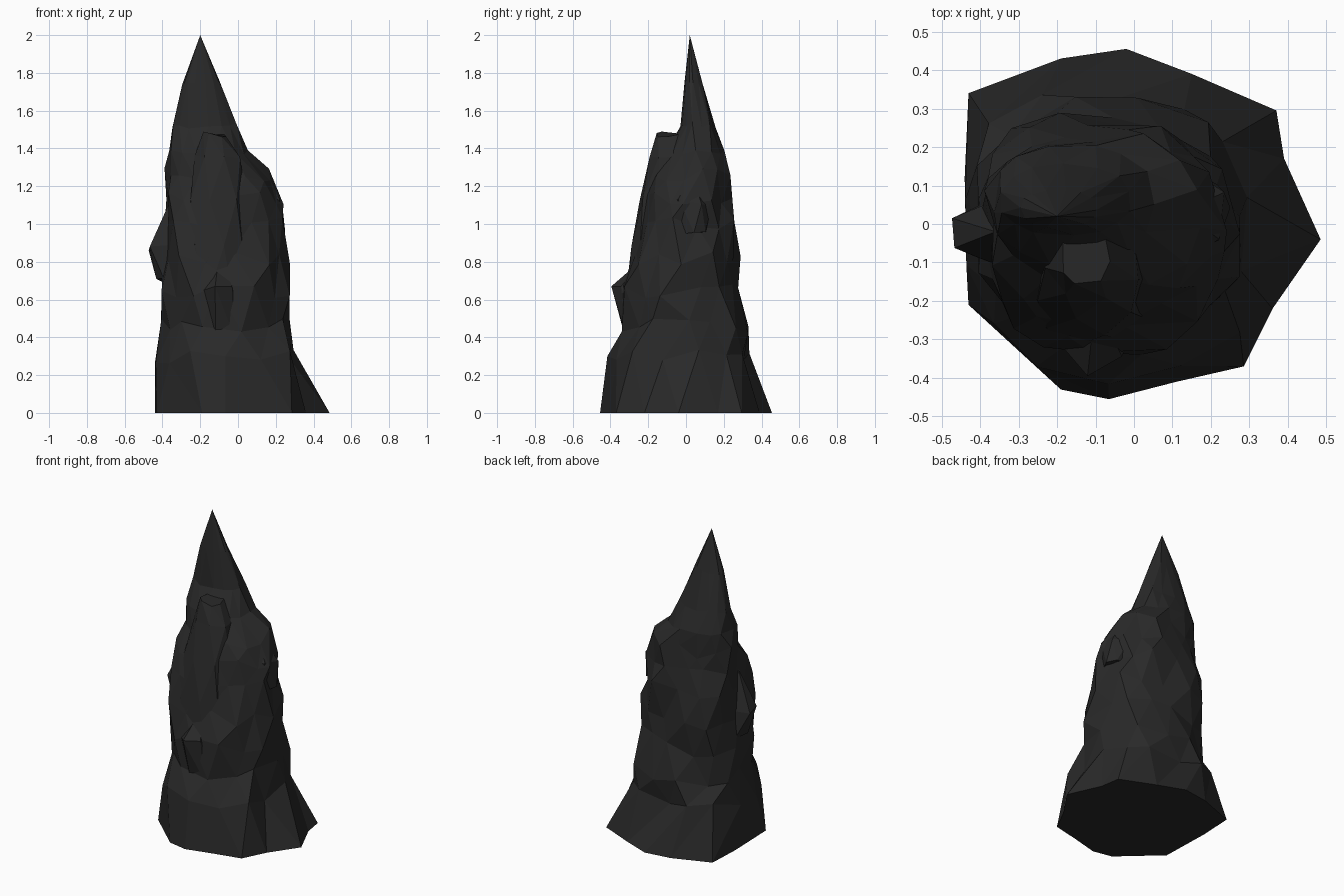
import bpy, bmesh, math, random

if "Cube" in bpy.data.objects:
    bpy.data.objects.remove(bpy.data.objects["Cube"])

random.seed(11)
rock = bpy.data.materials.new("dark_rock")
rock.diffuse_color = (0.022, 0.022, 0.022, 1)
rock.use_nodes = True
rock.node_tree.nodes["Principled BSDF"].inputs["Base Color"].default_value = rock.diffuse_color


def ring(k, n, z, x0, x1, y0, y1, rough, zj, power=2.4):
    """Rough superellipse section inside the given bounds, turned half a step per level."""
    pts = []
    for i in range(n):
        a = (i + k / 2 + random.uniform(-0.2, 0.2)) * math.tau / n
        c, s = math.cos(a), math.sin(a)
        r = random.uniform(1 - rough, 1.03)
        pts.append(((x0 + x1) / 2 + r * (x1 - x0) / 2 * math.copysign(abs(c) ** (2 / power), c),
                    (y0 + y1) / 2 + r * (y1 - y0) / 2 * math.copysign(abs(s) ** (2 / power), s),
                    z + random.uniform(-zj, zj)))
    return pts


def stack(name, rings, tip=None):
    """Skin staggered rings with flat triangles, capped or pointed at the top."""
    bm = bmesh.new()
    levels = [[bm.verts.new(p) for p in r] for r in rings]
    n = len(levels[0])
    for a, b in zip(levels, levels[1:]):
        for i in range(n):
            j = (i + 1) % n
            bm.faces.new((a[i], a[j], b[i]))
            bm.faces.new((a[j], b[j], b[i]))
    bm.faces.new(levels[0][::-1])
    top = levels[-1]
    if tip:
        t = bm.verts.new(tip)
        for i in range(n):
            bm.faces.new((top[i], top[(i + 1) % n], t))
    else:
        bm.faces.new(top)
    bmesh.ops.recalc_face_normals(bm, faces=bm.faces)
    me = bpy.data.meshes.new(name)
    bm.to_mesh(me)
    bm.free()
    ob = bpy.data.objects.new(name, me)
    bpy.context.collection.objects.link(ob)
    me.materials.append(rock)


# Main spire: flared foot outline, then sections as z, x range, y range
foot = [(.485, -.04), (.39, .17), (.37, .295), (.15, .39), (-.02, .455), (-.19, .43), (-.43, .34),
        (-.44, .12), (-.43, -.21), (-.19, -.43), (-.065, -.455), (.11, -.41), (.285, -.37), (.36, -.22)]
sections = [
    (0.30, -.46, .32, -.43, .36),
    (0.46, -.44, .31, -.35, .33),
    (0.64, -.44, .28, -.34, .31),
    (0.82, -.44, .265, -.31, .295),
    (1.00, -.42, .255, -.27, .28),
    (1.14, -.395, .24, -.23, .255),
    (1.26, -.395, .18, -.18, .245),
    (1.38, -.365, .05, -.11, .21),
    (1.52, -.345, -.01, -.03, .155),
    (1.75, -.295, -.10, -.01, .09),
]
rings = [[(x, y, 0) for x, y in foot]]
for k, s in enumerate(sections, 1):
    high = s[0] > 1.3
    rings.append(ring(k, 14, *s, 0.04 if high else 0.15, 0.015 if high else 0.04))
stack("rock_spire", rings, (-.2, .02, 2))

# Front buttress leaning on the spire, ending in a broken top
parts = [(0.62, -.30, .05, -.33, 0), (0.88, -.30, .05, -.295, 0), (1.12, -.27, .04, -.25, 0),
         (1.36, -.23, .02, -.20, 0), (1.475, -.19, -.06, -.16, -.01)]
stack("front_buttress", [ring(k, 7, *s, 0.06, 0.015) for k, s in enumerate(parts)])

# Small jutting outcrops: low section, widest section, then tip
for name, low, wide, tip in [
    ("front_outcrop", (0.38, -.16, .02, -.33, -.15), (0.66, -.19, -.02, -.40, -.15), (-.1, -.2, .84)),
    ("left_outcrop", (0.70, -.43, -.25, -.10, .06), (0.87, -.485, -.25, -.10, .06), (-.36, -.02, 1.12)),
    ("right_shoulder", (0.95, .08, .25, -.08, .12), (1.12, .06, .245, -.08, .14), (.12, .03, 1.28)),
]:
    stack(name, [ring(0, 6, *low, 0.05, 0.02), ring(1, 6, *wide, 0.03, 0.02, 2)], tip)
